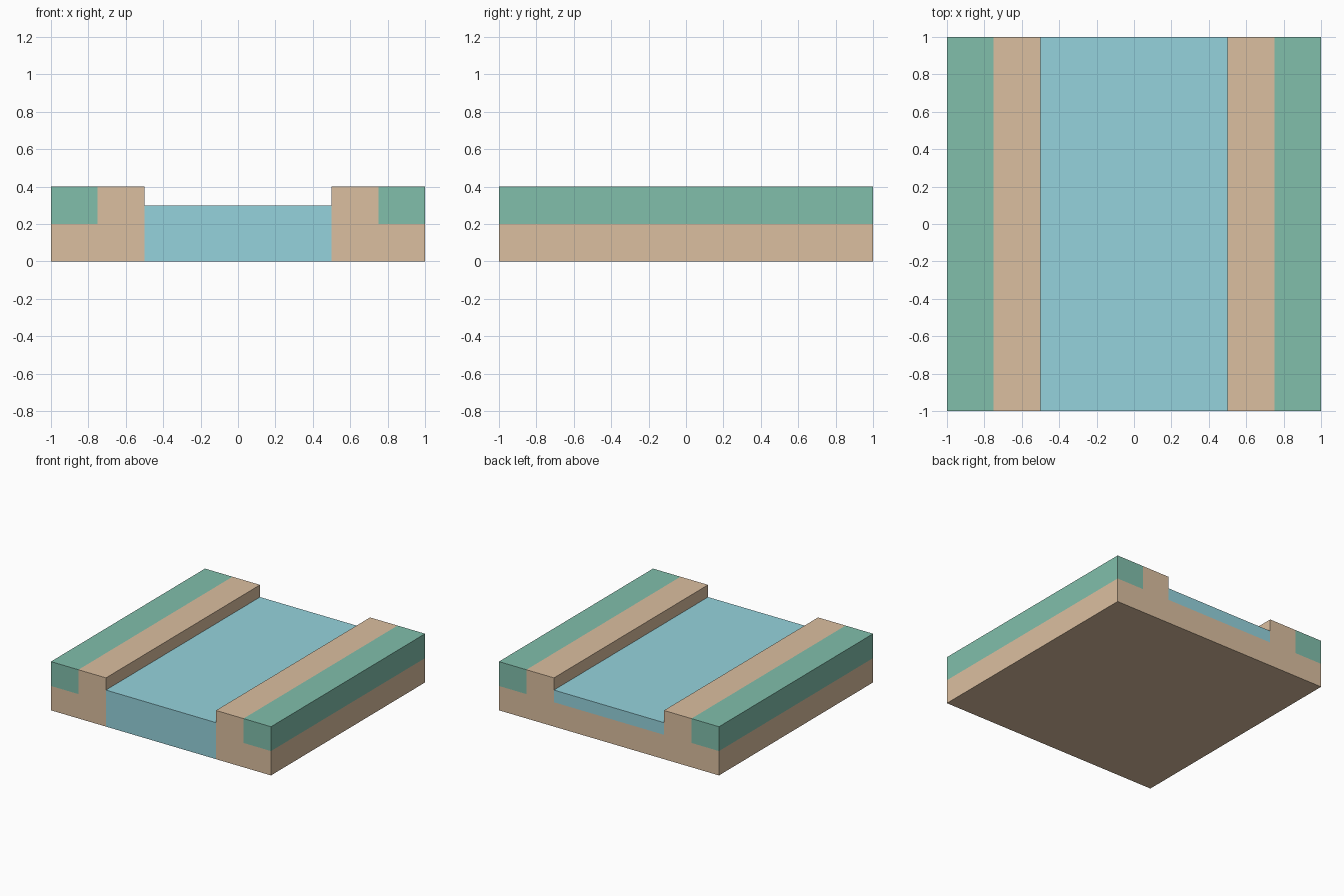
import bpy
import bmesh
from collections import Counter

if "Cube" in bpy.data.objects:
    bpy.data.objects.remove(bpy.data.objects["Cube"])


def material(name, rgb):
    m = bpy.data.materials.new(name)
    m.diffuse_color = (*rgb, 1)
    m.use_nodes = True
    m.node_tree.nodes["Principled BSDF"].inputs["Base Color"].default_value = m.diffuse_color
    return m


earth = material("earth", (0.71, 0.52, 0.35))
grass = material("grass", (0.22, 0.52, 0.41))
water = material("water", (0.30, 0.65, 0.72))


def mirrored(profile):
    return [(-x, z) for x, z in reversed(profile)]


# Cross-sections (x, z), counter-clockwise as seen from the front
bank = [(0.5, 0), (1, 0), (1, 0.2), (0.75, 0.2), (0.75, 0.4),
        (0.5, 0.4), (0.5, 0.3), (0.5, 0.2)]
verge = [(0.75, 0.2), (1, 0.2), (1, 0.4), (0.75, 0.4)]
bed = [(-0.5, 0), (0.5, 0), (0.5, 0.2), (-0.5, 0.2)]
river = [(-0.5, 0.2), (0.5, 0.2), (0.5, 0.3), (-0.5, 0.3)]

# name, profile, body material, front face material
parts = [
    ("right_bank", bank, earth, earth),
    ("left_bank", mirrored(bank), earth, earth),
    ("right_grass", verge, grass, grass),
    ("left_grass", mirrored(verge), grass, grass),
    ("river_bed_with_waterfall", bed, earth, water),
    ("river_water", river, water, water),
]


def edges(profile):
    return list(zip(profile, profile[1:] + profile[:1]))


# Edges shared by two sections are buried and get no wall
uses = Counter(frozenset(e) for _, p, _, _ in parts for e in edges(p))


def build(name, profile, body, face):
    bm = bmesh.new()
    front = {p: bm.verts.new((p[0], -1, p[1])) for p in profile}
    back = {p: bm.verts.new((p[0], 1, p[1])) for p in profile}
    cap = bm.faces.new([front[p] for p in profile])
    cap.material_index = 1
    bm.faces.new([back[p] for p in reversed(profile)])
    for a, b in edges(profile):
        if uses[frozenset((a, b))] == 1:
            bm.faces.new((front[b], front[a], back[a], back[b]))
    mesh = bpy.data.meshes.new(name)
    bm.to_mesh(mesh)
    bm.free()
    mesh.materials.append(body)
    mesh.materials.append(face)
    bpy.context.collection.objects.link(bpy.data.objects.new(name, mesh))


for part in parts:
    build(*part)
